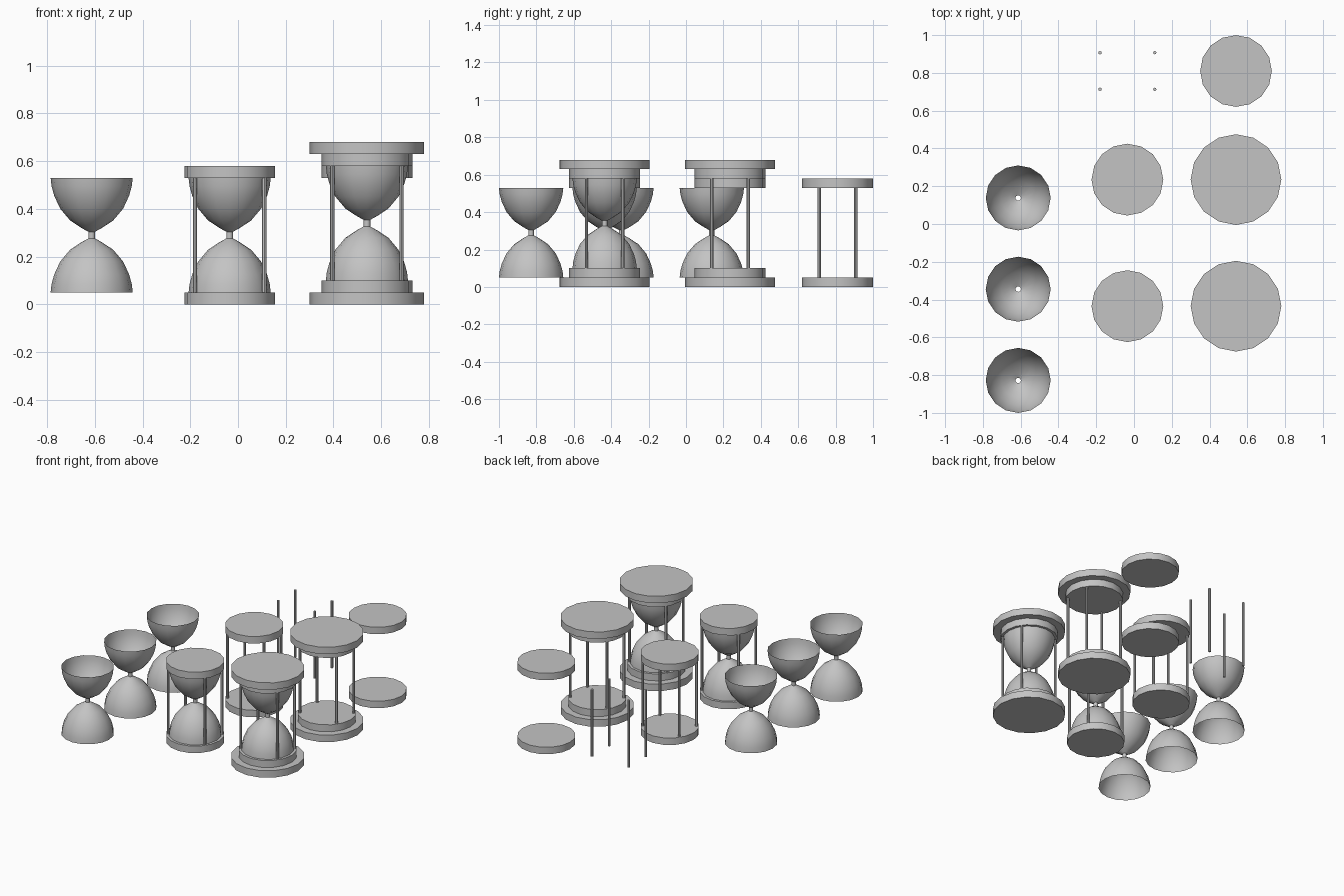
import bpy, bmesh, math

if "Cube" in bpy.data.objects:
    bpy.data.objects.remove(bpy.data.objects["Cube"])

grey = bpy.data.materials.new("neutral grey")
grey.diffuse_color = (0.55, 0.55, 0.55, 1)
grey.use_nodes = True
grey.node_tree.nodes["Principled BSDF"].inputs["Base Color"].default_value = grey.diffuse_color

SIDES = 16
PLATE_H = 0.05      # plate thickness
ROD_H = 0.48        # gap between the plates
# half of the bulb: (height above the neck centre, radius)
BULB = [(0.014, 0.014), (0.03, 0.043), (0.061, 0.09), (0.111, 0.132),
        (0.165, 0.157), (0.205, 0.168), (0.24, 0.172)]


def lathe(name, profile, x, y, sides=SIDES, capped=True):
    """Spin a (z, radius) profile around a vertical axis."""
    bm = bmesh.new()
    rings = [[bm.verts.new((r * math.cos(2 * math.pi * i / sides),
                            r * math.sin(2 * math.pi * i / sides), z))
              for i in range(sides)] for z, r in profile]
    for low, high in zip(rings, rings[1:]):
        for i in range(sides):
            j = (i + 1) % sides
            bm.faces.new((low[i], low[j], high[j], high[i]))
    if capped:
        bm.faces.new(rings[0][::-1])
        bm.faces.new(rings[-1])
    mesh = bpy.data.meshes.new(name)
    bm.to_mesh(mesh)
    bm.free()
    mesh.materials.append(grey)
    obj = bpy.data.objects.new(name, mesh)
    obj.location = (x, y, 0)
    bpy.context.collection.objects.link(obj)
    bpy.ops.object.select_all(action='DESELECT')
    obj.select_set(True)
    bpy.context.view_layer.objects.active = obj
    bpy.ops.object.shade_smooth_by_angle(angle=math.radians(35))
    return obj


def plate(name, x, y, z, radius):
    lathe(name, [(z, radius), (z + PLATE_H, radius)], x, y)


def glass(x, y, base):
    """Open double bulb, mirrored about its neck."""
    mid = base + 0.24
    profile = [(mid - h, r) for h, r in reversed(BULB)] + [(mid + h, r) for h, r in BULB]
    lathe("glass_bulbs", profile, x, y, capped=False)


def rods(x, y, base):
    for sx in (-1, 1):
        for sy in (-1, 1):
            lathe("rod", [(base, 0.009), (base + ROD_H, 0.009)],
                  x + sx * 0.145, y + sy * 0.097, sides=8)


def small_plates(x, y, base=0.0):
    plate("bottom_plate", x, y, base, 0.19)
    plate("top_plate", x, y, base + PLATE_H + ROD_H, 0.19)


def large_plates(x, y):
    small_plates(x, y, PLATE_H)
    plate("wide_bottom_plate", x, y, 0, 0.24)
    plate("wide_top_plate", x, y, 3 * PLATE_H + ROD_H, 0.24)


LEFT, MIDDLE, RIGHT = -0.613, -0.035, 0.54
FRONT, CENTRE, BACK = -0.435, 0.235, 0.81

# loose glass bulbs
for y in (-0.828, -0.345, 0.138):
    glass(LEFT, y, PLATE_H)

# small hourglass, and its frame without glass
for y in (FRONT, CENTRE):
    small_plates(MIDDLE, y)
    rods(MIDDLE, y, PLATE_H)
glass(MIDDLE, FRONT, PLATE_H)

# large hourglass with stepped plates, and its frame without glass
for y in (FRONT, CENTRE):
    large_plates(RIGHT, y)
    rods(RIGHT, y, 2 * PLATE_H)
glass(RIGHT, FRONT, 2 * PLATE_H)

# loose rods and loose plates
rods(MIDDLE, BACK, PLATE_H)
small_plates(RIGHT, BACK)
